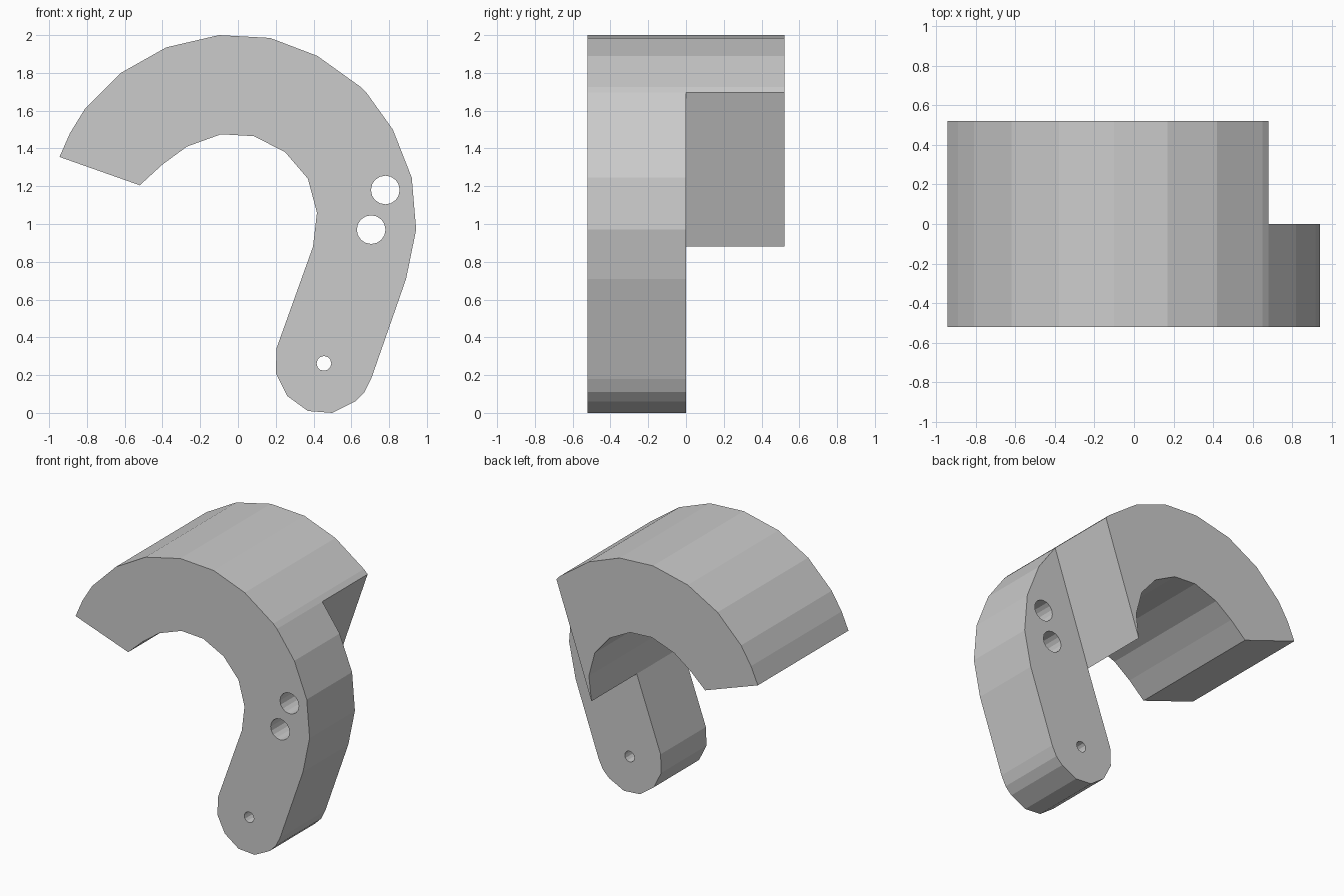
import bpy, bmesh, math

if "Cube" in bpy.data.objects:
    bpy.data.objects.remove(bpy.data.objects["Cube"])

DEPTH = 0.522

# Profile pieces in (x, z)
tip_to_cut = [(-0.945, 1.355), (-0.89, 1.48), (-0.81, 1.61), (-0.62, 1.80),
              (-0.38, 1.935), (-0.10, 2.0), (0.17, 1.985), (0.42, 1.89),
              (0.65, 1.725), (0.68, 1.695)]
arm = [(0.82, 1.50), (0.92, 1.245), (0.943, 0.97), (0.89, 0.71), (0.705, 0.18),
       (0.67, 0.11), (0.62, 0.06), (0.50, 0.0), (0.37, 0.01), (0.26, 0.09),
       (0.20, 0.21), (0.205, 0.345)]
inner = [(0.397, 0.88), (0.418, 1.06), (0.37, 1.24), (0.25, 1.38), (0.085, 1.465),
         (-0.09, 1.475), (-0.27, 1.41), (-0.40, 1.315), (-0.52, 1.205)]


def prism(name, pts, y0, y1):
    """Closed prism from an (x, z) outline between two y values."""
    bm = bmesh.new()
    a = [bm.verts.new((x, y0, z)) for x, z in pts]
    b = [bm.verts.new((x, y1, z)) for x, z in pts]
    bm.faces.new(a)
    bm.faces.new(b[::-1])
    for i in range(len(pts)):
        j = (i + 1) % len(pts)
        bm.faces.new((a[j], a[i], b[i], b[j]))
    bmesh.ops.recalc_face_normals(bm, faces=bm.faces)
    mesh = bpy.data.meshes.new(name)
    bm.to_mesh(mesh)
    bm.free()
    ob = bpy.data.objects.new(name, mesh)
    bpy.context.collection.objects.link(ob)
    return ob


def combine(target, other, operation):
    """Apply a boolean and discard the helper."""
    mod = target.modifiers.new(operation.lower(), 'BOOLEAN')
    mod.operation, mod.solver, mod.object = operation, 'EXACT', other
    bpy.context.view_layer.objects.active = target
    bpy.ops.object.modifier_apply(modifier=mod.name)
    bpy.data.objects.remove(other)


# Full-length front hook, joined to the shorter rear arc
hook = prism("hook_body", tip_to_cut + arm + inner, -DEPTH, 0)
rear = prism("rear_arc", tip_to_cut + inner, 0, DEPTH)
combine(hook, rear, 'UNION')

# Bolt holes through the arm
for cx, cz, r, n in [(0.78, 1.18, 0.076, 16), (0.705, 0.97, 0.076, 16), (0.455, 0.262, 0.039, 12)]:
    ring = [(cx + r * math.cos(2 * math.pi * i / n), cz + r * math.sin(2 * math.pi * i / n))
            for i in range(n)]
    cutter = prism("hole_cutter", ring, -DEPTH - 0.1, 0.1)
    cutter.hide_render = True
    combine(hook, cutter, 'DIFFERENCE')
